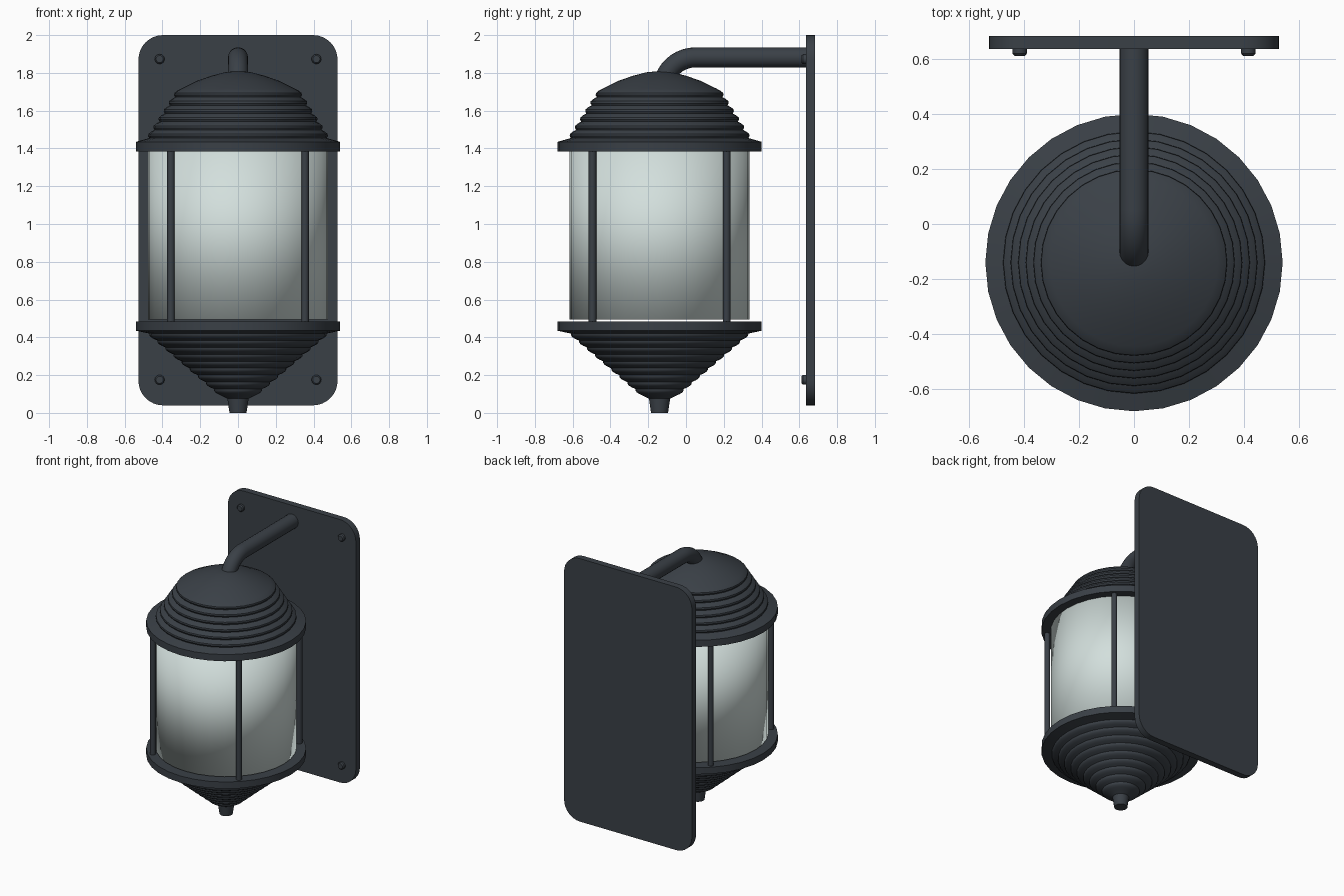
import bpy, bmesh, math
from mathutils import Matrix, Vector

cube = bpy.data.objects.get("Cube")
if cube:
    bpy.data.objects.remove(cube, do_unlink=True)

AXIS_Y = -0.14  # lantern axis
SIDES = 32


def material(name, rgb, rough):
    m = bpy.data.materials.new(name)
    m.use_nodes = True
    colour = (*rgb, 1.0)
    m.diffuse_color = colour
    bsdf = next(n for n in m.node_tree.nodes if n.type == 'BSDF_PRINCIPLED')
    bsdf.inputs["Base Color"].default_value = colour
    bsdf.inputs["Roughness"].default_value = rough
    return m


metal = material("charcoal metal", (0.042, 0.051, 0.062), 0.5)
frosted = material("frosted glass", (0.65, 0.74, 0.72), 0.4)


def finish(bm, name, mat, angle=35):
    bmesh.ops.remove_doubles(bm, verts=bm.verts, dist=1e-5)
    bmesh.ops.recalc_face_normals(bm, faces=bm.faces)
    mesh = bpy.data.meshes.new(name)
    bm.to_mesh(mesh)
    bm.free()
    mesh.materials.append(mat)
    mesh.shade_smooth()
    if angle:
        mesh.set_sharp_from_angle(angle=math.radians(angle))
    ob = bpy.data.objects.new(name, mesh)
    bpy.context.collection.objects.link(ob)
    return ob


def lathe(name, profile, mat, centre=(0, AXIS_Y, 0), sides=SIDES, angle=35, turn=None):
    """Spin (radius, height) points about z into a closed solid."""
    bm = bmesh.new()
    rings = []
    for r, z in profile:
        rings.append([bm.verts.new((r * math.sin(math.tau * i / sides),
                                    -r * math.cos(math.tau * i / sides), z))
                      for i in range(sides)])
    for a, b in zip(rings, rings[1:]):
        for i in range(sides):
            j = (i + 1) % sides
            bm.faces.new((a[i], a[j], b[j], b[i]))
    for ring, (r, z) in ((rings[0], profile[0]), (rings[-1], profile[-1])):
        if r > 0:
            bm.faces.new(ring)
    if turn:
        bm.transform(turn)
    bm.transform(Matrix.Translation(centre))
    return finish(bm, name, mat, angle)


def ripples(start, end, steps, bulge):
    """Stacked rounded ridges between two profile points."""
    points = []
    for k in range(steps * 4 + 1):
        t = k / (steps * 4)
        out = bulge * abs(math.sin(math.pi * k / 4))
        points.append((start[0] + (end[0] - start[0]) * t + out,
                       start[1] + (end[1] - start[1]) * t))
    return points


# Ridged roof with a shallow domed cap
lathe("roof", [(0.54, 1.385), (0.54, 1.435)]
      + ripples((0.47, 1.455), (0.305, 1.715), 6, 0.018)
      + [(0.22, 1.757), (0.14, 1.785), (0.07, 1.803), (0, 1.81)], metal)

# Ridged base cone with a finial
lathe("base_cone", [(0.045, 0), (0.056, 0.075)]
      + ripples((0.085, 0.09), (0.47, 0.42), 9, 0.014)
      + [(0.54, 0.435), (0.54, 0.485)], metal)

# Frosted glass drum, softly shaded over its ends
lathe("glass_drum", [(0.477, 0.495), (0.477, 1.386)], frosted, angle=None)

# Four upright bars
for sx, side in ((-1, "right"), (1, "left")):
    for sy, end in ((-1, "front"), (1, "back")):
        lathe(f"{end}_{side}_bar", [(0.02, 0.47), (0.02, 1.4)], metal,
              centre=(sx * 0.355, AXIS_Y + sy * 0.355, 0), sides=12)

# Wall plate with rounded corners
bm = bmesh.new()
half_w, low, high, radius = 0.527, 0.04, 2.0, 0.13
outline = []
for quarter, (cx, cz) in enumerate(((half_w - radius, high - radius),
                                    (radius - half_w, high - radius),
                                    (radius - half_w, low + radius),
                                    (half_w - radius, low + radius))):
    for k in range(9):
        a = math.pi / 2 * (quarter + k / 8)
        outline.append(bm.verts.new((cx + radius * math.cos(a), 0.635,
                                     cz + radius * math.sin(a))))
face = bm.faces.new(outline)
extruded = bmesh.ops.extrude_face_region(bm, geom=[face], use_keep_orig=True)
bmesh.ops.translate(bm, vec=(0, 0.048, 0),
                    verts=[v for v in extruded["geom"] if isinstance(v, bmesh.types.BMVert)])
finish(bm, "wall_plate", metal)

# Screw heads at the plate corners
forward = Matrix.Rotation(math.pi / 2, 4, 'X')
for sx, side in ((-1, "right"), (1, "left")):
    for z, level in ((0.175, "lower"), (1.873, "upper")):
        lathe(f"{level}_{side}_screw", [(0.026, -0.005), (0.026, 0.016), (0.019, 0.024)],
              metal, centre=(sx * 0.415, 0.635, z), sides=16, turn=forward)

# Bent tube arm from the plate to the roof
bm = bmesh.new()
path = [Vector((0, 0.645, 1.882)), Vector((0, 0.05, 1.882))]
for k in range(1, 9):
    a = math.radians(68) * k / 8
    path.append(Vector((0, 0.05 - 0.175 * math.sin(a), 1.882 - 0.175 * (1 - math.cos(a)))))
path.append(path[-1] + (path[-1] - path[-2]).normalized() * 0.04)
rings = []
for i, p in enumerate(path):
    along = (path[min(i + 1, len(path) - 1)] - path[max(i - 1, 0)]).normalized()
    across = Vector((1, 0, 0))
    up = across.cross(along)
    rings.append([bm.verts.new(p + 0.053 * (across * math.cos(math.tau * k / 20)
                                            + up * math.sin(math.tau * k / 20)))
                  for k in range(20)])
for a, b in zip(rings, rings[1:]):
    for k in range(20):
        n = (k + 1) % 20
        bm.faces.new((a[k], a[n], b[n], b[k]))
bm.faces.new(rings[0])
bm.faces.new(rings[-1])
finish(bm, "arm", metal)
